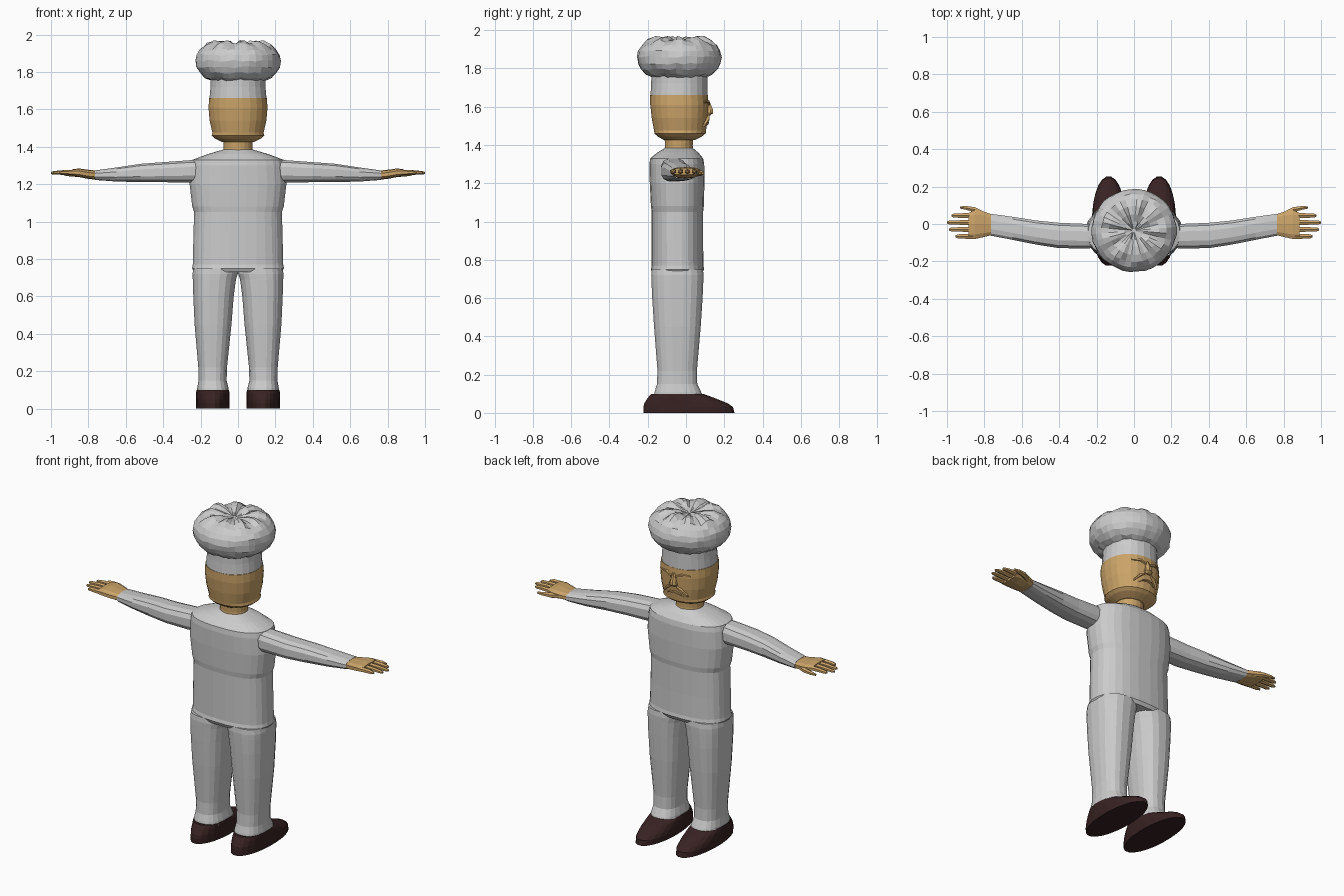
import bpy, bmesh, math, random
from mathutils import Vector

random.seed(4)


def material(name, rgb):
    m = bpy.data.materials.new(name)
    m.diffuse_color = (*rgb, 1)
    return m


CLOTH = material("white cloth", (0.60, 0.60, 0.60))
SKIN = material("tan skin", (0.60, 0.37, 0.14))
LEATHER = material("dark brown leather", (0.040, 0.016, 0.016))


def loft(name, mat, rings, axis="z", n=24, power=2.0, side=1, warp=None):
    """Skin closed rings. Ring = (position on axis, a0, a1, b0, b1) extents.
    axis z: a is x and b is y.  axis x: a is y and b is z."""
    bm = bmesh.new()
    rows = []
    for t, a0, a1, b0, b1 in rings:
        row = []
        for i in range(n):
            ang = 2 * math.pi * (i + 0.5) / n
            c, s = math.cos(ang), math.sin(ang)
            a = (a0 + a1) / 2 + (a1 - a0) / 2 * math.copysign(abs(c) ** (2 / power), c)
            b = (b0 + b1) / 2 + (b1 - b0) / 2 * math.copysign(abs(s) ** (2 / power), s)
            p = Vector((a, b, t)) if axis == "z" else Vector((t, a, b))
            if warp:
                p = warp(p, ang)
            row.append(bm.verts.new((p.x * side, p.y, p.z)))
        rows.append(row)
    for lo, hi in zip(rows, rows[1:]):
        for i in range(n):
            j = (i + 1) % n
            bm.faces.new((lo[i], lo[j], hi[j], hi[i]))
    bm.faces.new(rows[0])
    bm.faces.new(rows[-1])
    bmesh.ops.recalc_face_normals(bm, faces=bm.faces)
    me = bpy.data.meshes.new(name)
    bm.to_mesh(me)
    bm.free()
    me.materials.append(mat)
    ob = bpy.data.objects.new(name, me)
    bpy.context.collection.objects.link(ob)
    return ob


def sym(z, rx, y0, y1):
    return (z, -rx, rx, y0, y1)


# Jacket body with sloping shoulders and a small hem
loft("jacket", CLOTH, [
    sym(0.73, 0.235, -0.175, 0.085), sym(0.75, 0.247, -0.185, 0.096),
    sym(0.77, 0.243, -0.180, 0.092), sym(0.90, 0.240, -0.180, 0.090),
    sym(1.05, 0.236, -0.180, 0.090), sym(1.08, 0.246, -0.184, 0.094),
    sym(1.20, 0.260, -0.190, 0.097), sym(1.30, 0.252, -0.192, 0.096),
    sym(1.33, 0.245, -0.188, 0.090), sym(1.36, 0.165, -0.150, 0.065),
    sym(1.385, 0.08, -0.110, 0.035)], n=28, power=2.5)

# Neck and head
loft("neck", SKIN, [
    sym(1.36, 0.083, -0.115, 0.040), sym(1.395, 0.078, -0.111, 0.036),
    sym(1.45, 0.080, -0.113, 0.038)], n=20)
loft("head", SKIN, [
    sym(1.425, 0.085, -0.115, 0.045), sym(1.445, 0.125, -0.150, 0.085),
    sym(1.46, 0.142, -0.166, 0.104), sym(1.475, 0.138, -0.168, 0.106),
    sym(1.54, 0.153, -0.180, 0.114), sym(1.61, 0.159, -0.188, 0.118),
    sym(1.66, 0.155, -0.188, 0.115)], n=24, power=2.2)

# Hat band
loft("hat_band", CLOTH, [
    sym(1.655, 0.154, -0.187, 0.114), sym(1.72, 0.148, -0.183, 0.113),
    sym(1.80, 0.146, -0.182, 0.112)], n=24, power=2.1)


# Puffed hat crown: gathered cloth, with creases meeting at the top centre
def crumple(p, ang):
    r = math.hypot(p.x, p.y + 0.035)
    if p.z > 1.93:
        p.z += 0.011 * math.cos(9 * ang) * min(1, r / 0.1)
    p.z += random.uniform(-0.005, 0.005)
    k = 1 + random.uniform(-0.018, 0.012)
    return Vector((p.x * k, (p.y + 0.035) * k - 0.035, p.z))


def puff(z, r):
    return (z, -r, r, -0.035 - r * 0.97, -0.035 + r * 0.97)


loft("hat_crown", CLOTH, [
    puff(1.755, 0.148), puff(1.77, 0.180), puff(1.795, 0.208),
    puff(1.825, 0.224), puff(1.86, 0.228), puff(1.89, 0.222),
    puff(1.92, 0.203), puff(1.943, 0.175), puff(1.957, 0.135),
    puff(1.957, 0.090), puff(1.945, 0.050), puff(1.938, 0.012)],
    n=36, warp=crumple)

# Nose
loft("nose", SKIN, [
    (1.553, -0.022, 0.022, 0.09, 0.125), (1.566, -0.026, 0.026, 0.09, 0.144),
    (1.585, -0.018, 0.018, 0.09, 0.143), (1.63, -0.010, 0.010, 0.09, 0.123)], n=8)

for side, tag in ((1, "right"), (-1, "left")):
    # Brow, cheek fold and lip on the face
    loft(f"brow_{tag}", SKIN, [
        (0.015, 0.09, 0.128, 1.605, 0.012 + 1.61), (0.05, 0.08, 0.124, 1.618, 1.638),
        (0.095, 0.06, 0.100, 1.618, 1.630)], "x", 6, side=side)
    loft(f"cheek_fold_{tag}", SKIN, [
        (0.018, 0.09, 0.126, 1.545, 1.558), (0.05, 0.08, 0.125, 1.522, 1.545),
        (0.078, 0.06, 0.106, 1.495, 1.512)], "x", 6, side=side)
    loft(f"lip_{tag}", SKIN, [
        (0.0, 0.08, 0.122, 1.508, 1.524), (0.03, 0.08, 0.119, 1.503, 1.518),
        (0.055, 0.07, 0.107, 1.492, 1.500)], "x", 6, side=side)

    # Sleeve
    loft(f"sleeve_{tag}", CLOTH, [
        (0.10, -0.125, -0.005, 1.225, 1.333), (0.25, -0.132, 0.002, 1.208, 1.330),
        (0.40, -0.131, 0.008, 1.209, 1.319), (0.52, -0.112, 0.020, 1.210, 1.310),
        (0.65, -0.086, 0.040, 1.213, 1.290), (0.765, -0.064, 0.056, 1.222, 1.274)],
        "x", 12, power=2.8, side=side)

    # Palm, fingers and thumb
    loft(f"palm_{tag}", SKIN, [
        (0.755, -0.060, 0.052, 1.224, 1.272), (0.80, -0.072, 0.068, 1.228, 1.277),
        (0.85, -0.083, 0.078, 1.238, 1.284), (0.885, -0.081, 0.062, 1.243, 1.280)],
        "x", 10, power=2.6, side=side)
    for finger, y, tip in (("index", 0.045, 0.975), ("middle", 0.008, 1.0),
                           ("ring", -0.029, 0.99), ("little", -0.066, 0.955)):
        loft(f"{finger}_finger_{tag}", SKIN, [
            (0.86, y - 0.016, y + 0.016, 1.247, 1.277),
            (0.93, y - 0.014, y + 0.014, 1.250, 1.275),
            (tip - 0.012, y - 0.012, y + 0.012, 1.251, 1.270),
            (tip, y - 0.006, y + 0.006, 1.255, 1.265)], "x", 6, side=side)
    loft(f"thumb_{tag}", SKIN, [
        (0.80, 0.030, 0.066, 1.235, 1.268), (0.85, 0.060, 0.092, 1.238, 1.268),
        (0.90, 0.075, 0.098, 1.242, 1.264), (0.93, 0.082, 0.095, 1.246, 1.258)],
        "x", 6, side=side)

    # Trouser leg, flaring over the shoe
    loft(f"trouser_leg_{tag}", CLOTH, [
        (0.085, 0.048, 0.220, -0.170, 0.090), (0.11, 0.050, 0.219, -0.165, 0.080),
        (0.15, 0.060, 0.212, -0.153, 0.060), (0.22, 0.058, 0.213, -0.150, 0.058),
        (0.45, 0.034, 0.233, -0.168, 0.078), (0.60, 0.022, 0.240, -0.178, 0.088),
        (0.69, 0.010, 0.243, -0.182, 0.092), (0.72, 0.0, 0.244, -0.183, 0.093),
        (0.75, 0.0, 0.240, -0.180, 0.090)], n=20, power=2.5, side=side)

    # Shoe
    loft(f"shoe_{tag}", LEATHER, [
        (0.0, 0.046, 0.224, -0.225, 0.255), (0.03, 0.045, 0.225, -0.225, 0.248),
        (0.05, 0.045, 0.225, -0.220, 0.220), (0.08, 0.045, 0.225, -0.200, 0.145),
        (0.10, 0.047, 0.223, -0.183, 0.090)], n=24, power=2.1, side=side)
